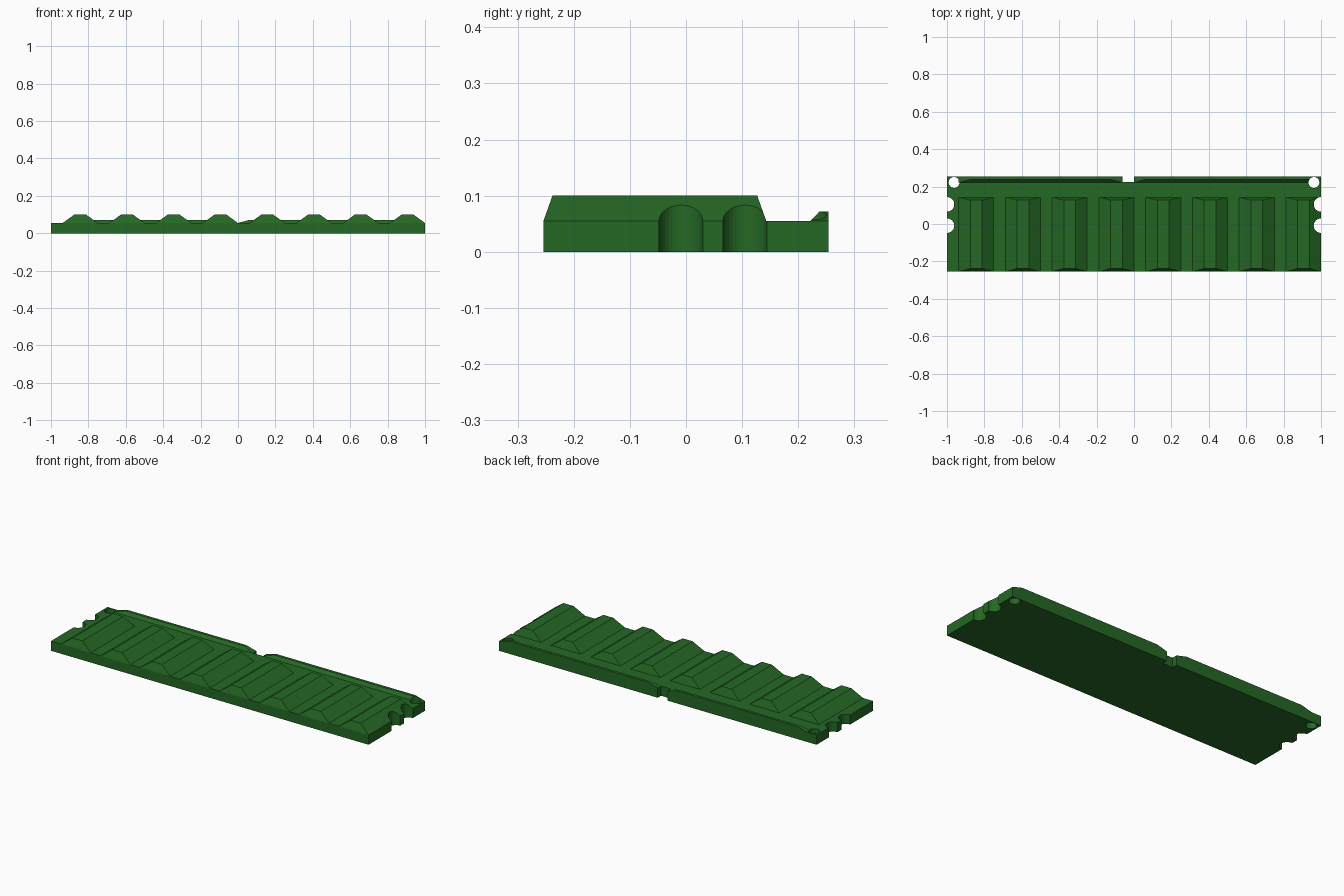
import bpy, bmesh

if "Cube" in bpy.data.objects:
    bpy.data.objects.remove(bpy.data.objects["Cube"])

U = 0.0625                      # layout module along x
HALF_Y, BOARD_Z, CHIP_Z, RIDGE_Z = 0.254, 0.055, 0.10, 0.072

green = bpy.data.materials.new("board green")
green.diffuse_color = (0.018, 0.140, 0.018, 1)
green.use_nodes = True
green.node_tree.nodes["Principled BSDF"].inputs["Base Color"].default_value = green.diffuse_color


def frustum(name, base, top, z0, z1):
    """Block between two rectangles (x0, x1, y0, y1) at heights z0 and z1."""
    bm = bmesh.new()
    rings = []
    for (x0, x1, y0, y1), z in ((base, z0), (top, z1)):
        rings.append([bm.verts.new((x, y, z)) for x, y in
                      ((x0, y0), (x1, y0), (x1, y1), (x0, y1))])
    low, high = rings
    bm.faces.new(low[::-1])
    bm.faces.new(high)
    for i in range(4):
        j = (i + 1) % 4
        bm.faces.new((low[i], low[j], high[j], high[i]))
    mesh = bpy.data.meshes.new(name)
    bm.to_mesh(mesh)
    bm.free()
    mesh.materials.append(green)
    ob = bpy.data.objects.new(name, mesh)
    bpy.context.collection.objects.link(ob)
    return ob


def cylinder_cutter(name, x, y, r):
    bpy.ops.mesh.primitive_cylinder_add(vertices=32, radius=r, depth=0.4, location=(x, y, 0.05))
    ob = bpy.context.object
    ob.name = name
    ob.data.materials.append(green)
    return ob


def cut(ob, cutters):
    for c in cutters:
        m = ob.modifiers.new("cut", 'BOOLEAN')
        m.operation, m.solver, m.object = 'DIFFERENCE', 'EXACT', c
        bpy.context.view_layer.objects.active = ob
        bpy.ops.object.modifier_apply(modifier=m.name)


# circuit board
rect = (-1, 1, -HALF_Y, HALF_Y)
board = frustum("circuit_board", rect, rect, 0, BOARD_Z)

# eight memory chips with sloped sides
chips = []
for i in range(8):
    x = -1 + U + 4 * U * i
    chips.append(frustum(f"chip_{i + 1}", (x, x + 3 * U, -HALF_Y, 0.143),
                         (x + U, x + 2 * U, -0.238, 0.127), BOARD_Z, CHIP_Z))

# connector ridges along the back edge
ridges = [frustum(f"contact_ridge_{i + 1}", (a, b, 0.222, HALF_Y),
                  (a + U, b - U, 0.238, HALF_Y), BOARD_Z, RIDGE_Z)
          for i, (a, b) in enumerate(((-1 + U, -U), (0, 1)))]

# latch notches, corner holes and key slot
notches, holes = [], []
for s in (-1, 1):
    for y in (-0.009, 0.105):
        notches.append(cylinder_cutter("notch_cutter", s, y, 0.039))
    holes.append(cylinder_cutter("hole_cutter", s * 0.962, 0.222, 0.029))
slot_rect = (-U, 0, 0.224, 0.3)
slot = frustum("key_slot_cutter", slot_rect, slot_rect, -0.1, 0.2)

cut(board, notches + holes + [slot])
cut(chips[-1], notches[2:])
cut(ridges[1], holes[1:])

for c in notches + holes + [slot]:
    bpy.data.objects.remove(c, do_unlink=True)
